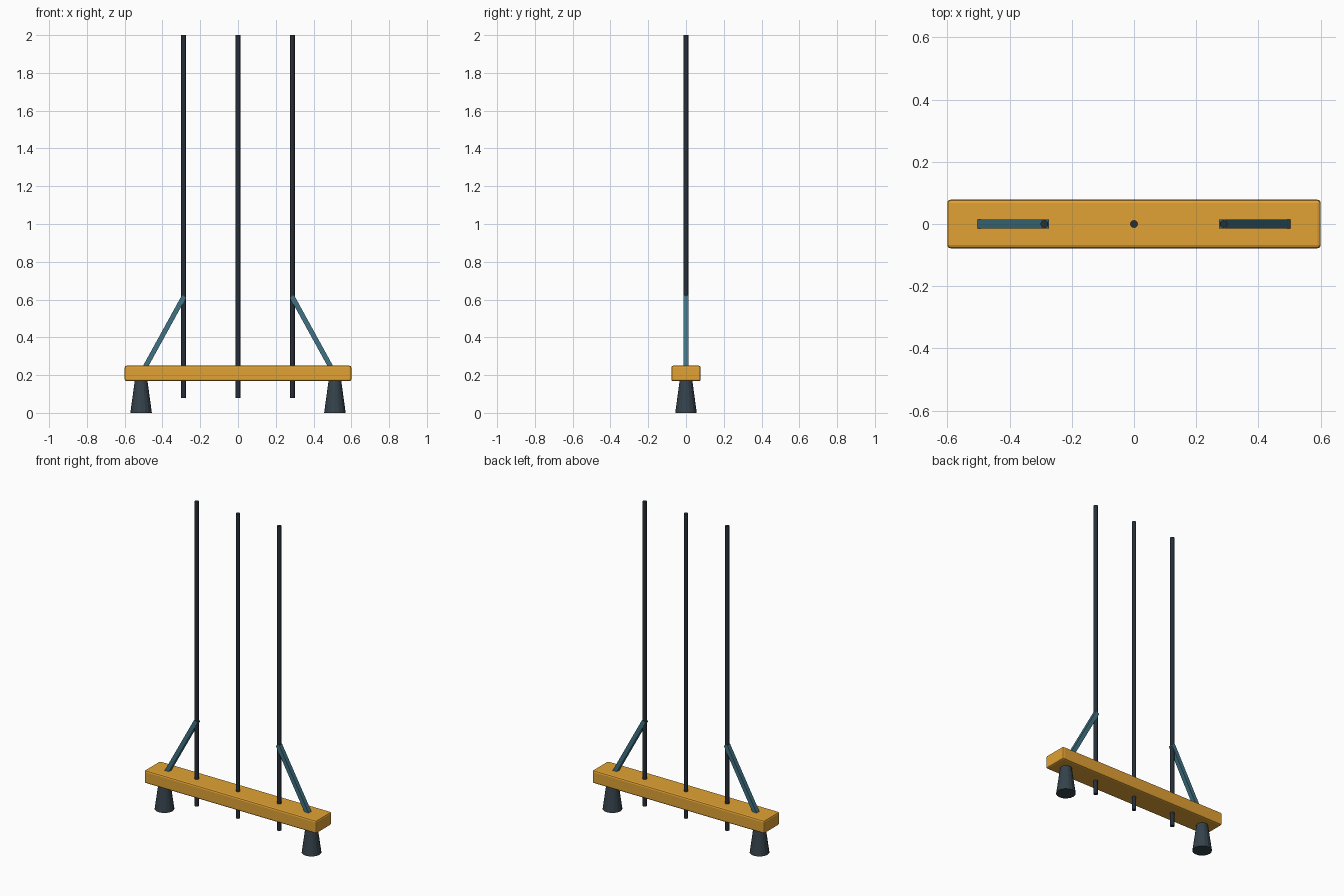
import bpy
from math import atan2
from mathutils import Vector

if "Cube" in bpy.data.objects:
    bpy.data.objects.remove(bpy.data.objects["Cube"])


def material(name, rgb):
    m = bpy.data.materials.new(name)
    m.diffuse_color = (*rgb, 1)
    m.use_nodes = True
    m.node_tree.nodes["Principled BSDF"].inputs["Base Color"].default_value = m.diffuse_color
    return m


ORANGE = material("orange_paint", (0.75, 0.36, 0.035))
DARK = material("dark_rubber", (0.035, 0.055, 0.07))
BLACK = material("black_steel", (0.02, 0.028, 0.038))
TEAL = material("teal_steel", (0.05, 0.17, 0.23))


def finish(name, mat):
    ob = bpy.context.object
    ob.name = name
    ob.data.materials.append(mat)
    return ob


def box(name, loc, size, mat, rot=(0, 0, 0), bevel=0.0):
    bpy.ops.mesh.primitive_cube_add(size=1, location=loc, rotation=rot)
    ob = finish(name, mat)
    ob.scale = size
    bpy.ops.object.transform_apply(location=False, rotation=False, scale=True)
    if bevel:
        mod = ob.modifiers.new("bevel", 'BEVEL')
        mod.width = bevel
        mod.segments = 2
    return ob


def cone(name, x, z0, z1, r0, r1, sides, mat):
    bpy.ops.mesh.primitive_cone_add(vertices=sides, radius1=r0, radius2=r1,
                                    depth=z1 - z0, location=(x, 0, (z0 + z1) / 2))
    return finish(name, mat)


# Horizontal base beam
box("base_beam", (0, 0, 0.209), (1.2, 0.156, 0.082), ORANGE, bevel=0.01)

# Three upright rods passing through the beam
for name, x in (("left", -0.288), ("centre", 0), ("right", 0.288)):
    cone(name + "_rod", x, 0.08, 2.0, 0.0125, 0.0125, 12, BLACK)

for name, s in (("left", -1), ("right", 1)):
    # Tapered foot
    cone(name + "_foot", s * 0.513, 0, 0.175, 0.057, 0.033, 16, DARK)
    # Diagonal square brace from beam to outer rod
    a, b = Vector((s * 0.504, 0, 0.22)), Vector((s * 0.285, 0, 0.618))
    d = b - a
    box(name + "_brace", (a + b) / 2, (0.026, 0.028, d.length), TEAL,
        rot=(0, atan2(d.x, d.z), 0))
